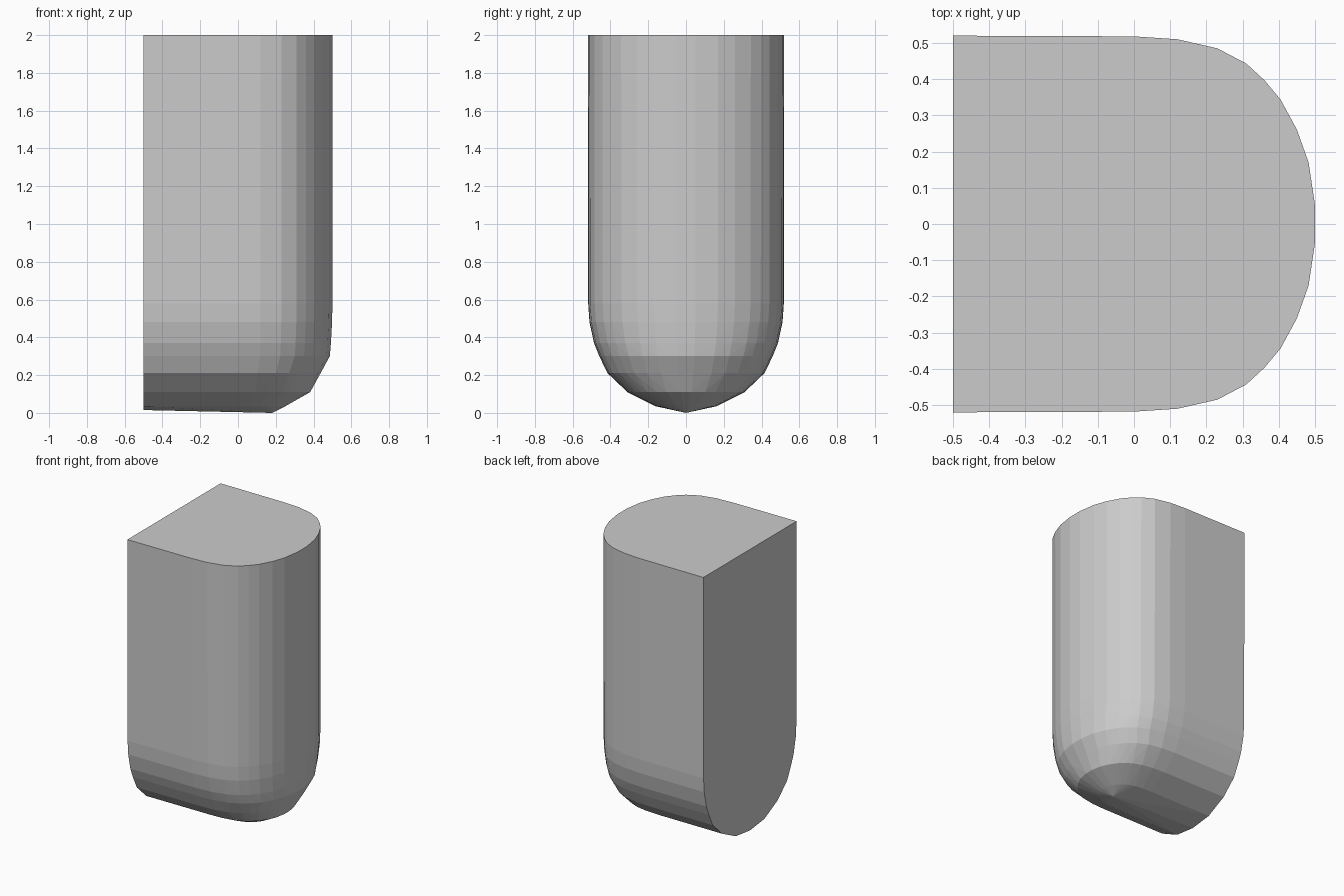
import bpy, bmesh, math

if "Cube" in bpy.data.objects:
    bpy.data.objects.remove(bpy.data.objects["Cube"])

# Right half of the D-shaped plan outline (x, y), from flat back to round front
plan = [(-0.5, 0.52), (0.0, 0.518), (0.12, 0.51), (0.23, 0.485), (0.31, 0.443),
        (0.36, 0.397), (0.405, 0.343), (0.45, 0.26), (0.482, 0.17), (0.5, 0.05)]

# Levels: height, half width, front reach
levels = [(2.0, 0.52, 0.5), (0.58, 0.518, 0.5), (0.48, 0.511, 0.498),
          (0.37, 0.487, 0.492), (0.30, 0.459, 0.486), (0.21, 0.415, 0.437),
          (0.11, 0.31, 0.382), (0.035, 0.16, 0.25)]

# Rounded body: hull over the shrinking outlines and the keel line
bm = bmesh.new()
for z, width, reach in levels:
    for x, y in plan:
        px = x * reach / 0.5 if x > 0 else x
        for side in (1, -1):
            bm.verts.new((px, side * y * width / 0.52, z))
for x, z in ((-0.5, 0.015), (0.18, 0.0)):
    bm.verts.new((x, 0, z))
hull = bmesh.ops.convex_hull(bm, input=bm.verts[:])
loose = [v for v in bm.verts if not v.link_faces]
bmesh.ops.delete(bm, geom=loose, context='VERTS')

# Merge the flat top, back and wall strips into clean faces
bmesh.ops.dissolve_limit(bm, angle_limit=math.radians(0.5),
                         verts=bm.verts[:], edges=bm.edges[:])
bmesh.ops.recalc_face_normals(bm, faces=bm.faces[:])

mesh = bpy.data.meshes.new("rounded_body")
bm.to_mesh(mesh)
bm.free()
body = bpy.data.objects.new("rounded_body", mesh)
bpy.context.collection.objects.link(body)
